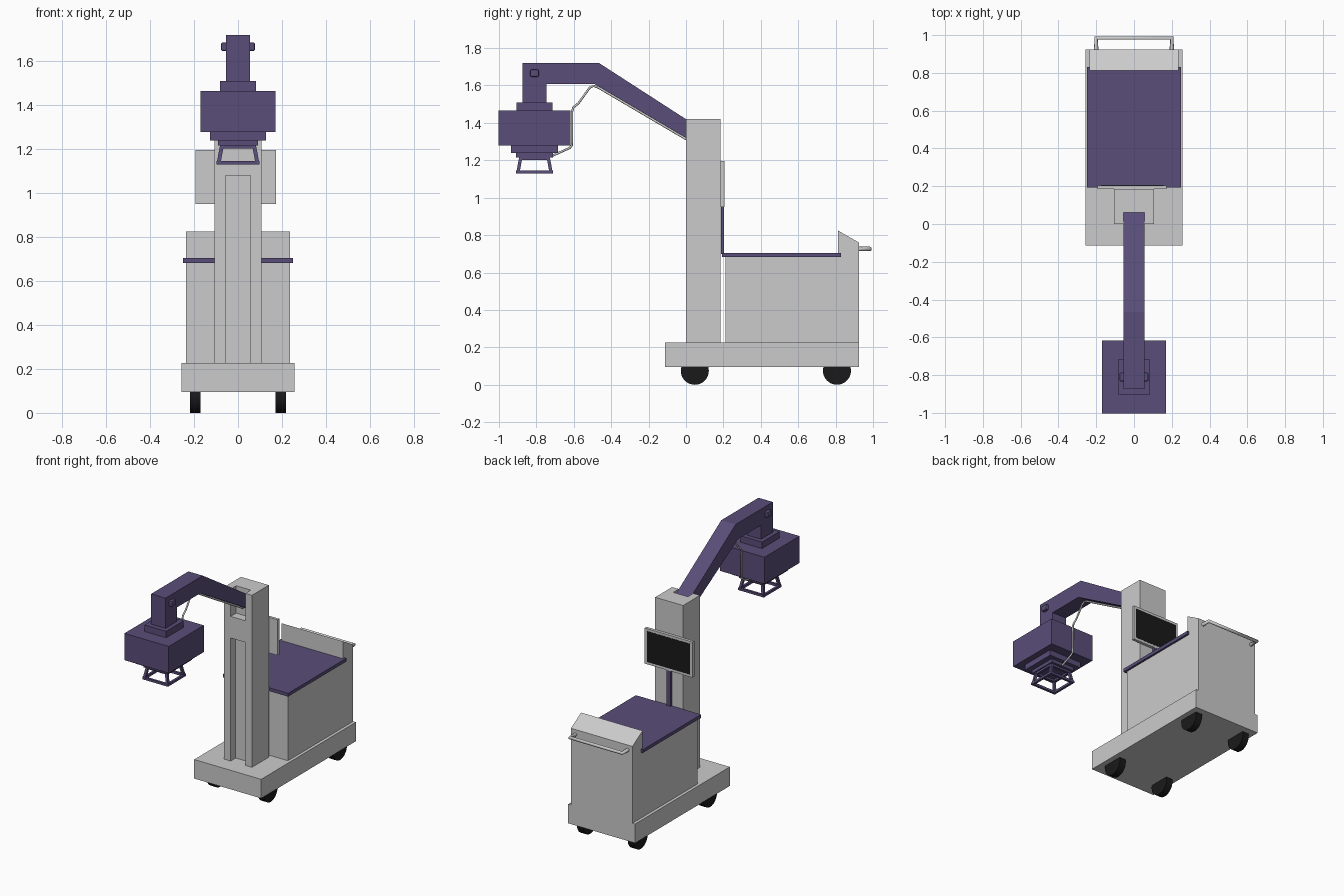
import bpy, bmesh
from math import pi
from mathutils import Vector

if "Cube" in bpy.data.objects:
    bpy.data.objects.remove(bpy.data.objects["Cube"])


def material(name, rgb):
    m = bpy.data.materials.new(name)
    m.diffuse_color = (*rgb, 1)
    m.use_nodes = True
    m.node_tree.nodes["Principled BSDF"].inputs["Base Color"].default_value = m.diffuse_color
    return m


PURPLE = material("purple", (0.10, 0.075, 0.19))
BLACK = material("black", (0.01, 0.01, 0.01))


def finish(name, bm, mat=None):
    bmesh.ops.recalc_face_normals(bm, faces=bm.faces)
    me = bpy.data.meshes.new(name)
    bm.to_mesh(me)
    bm.free()
    if mat:
        me.materials.append(mat)
    ob = bpy.data.objects.new(name, me)
    bpy.context.collection.objects.link(ob)
    return ob


def add_box(bm, x, y, z):
    vs = bmesh.ops.create_cube(bm, size=1)["verts"]
    for v in vs:
        for i, (a, b) in enumerate((x, y, z)):
            v.co[i] = (a + b) / 2 + v.co[i] * (b - a)


def box(name, x, y, z, mat=None):
    bm = bmesh.new()
    add_box(bm, x, y, z)
    return finish(name, bm, mat)


def side_profile(name, pts, half, mat=None):
    """Extrude a (y, z) outline across x."""
    bm = bmesh.new()
    f = bm.faces.new([bm.verts.new((-half, y, z)) for y, z in pts])
    ext = bmesh.ops.extrude_face_region(bm, geom=[f])["geom"]
    moved = [g for g in ext if isinstance(g, bmesh.types.BMVert)]
    bmesh.ops.translate(bm, verts=moved, vec=(2 * half, 0, 0))
    return finish(name, bm, mat)


def tube(name, pts, radius, mat=None):
    cu = bpy.data.curves.new(name, "CURVE")
    cu.dimensions = "3D"
    cu.bevel_depth = radius
    cu.bevel_resolution = 2
    cu.use_fill_caps = True
    sp = cu.splines.new("POLY")
    sp.points.add(len(pts) - 1)
    for p, co in zip(sp.points, pts):
        p.co = (*co, 1)
    ob = bpy.data.objects.new(name, cu)
    bpy.context.collection.objects.link(ob)
    return ob


def cut(ob, *ranges):
    cutter = box("cutter", *ranges)
    mod = ob.modifiers.new("cut", "BOOLEAN")
    mod.operation, mod.object, mod.solver = "DIFFERENCE", cutter, "EXACT"
    bpy.context.view_layer.objects.active = ob
    bpy.ops.object.modifier_apply(modifier=mod.name)
    bpy.data.objects.remove(cutter)


# Rolling base and wheels
box("base", (-0.257, 0.257), (-0.113, 0.925), (0.095, 0.227))
for side, x in (("left", -0.195), ("right", 0.195)):
    for end, y in (("front", 0.047), ("rear", 0.807)):
        bpy.ops.mesh.primitive_cylinder_add(vertices=32, radius=0.075, depth=0.048,
                                            location=(x, y, 0.075), rotation=(0, pi / 2, 0))
        w = bpy.context.object
        w.name = f"wheel_{end}_{side}"
        w.data.materials.append(BLACK)
        bpy.ops.object.shade_smooth_by_angle()

# Column with front groove and arm slot
column = box("column", (-0.107, 0.107), (0, 0.185), (0.22, 1.42))
cut(column, (-0.056, 0.056), (-0.1, 0.055), (0.227, 1.08))
cut(column, (-0.056, 0.056), (-0.1, 0.06), (1.23, 1.5))

# Cabinet with raised sloping rear, worktop and push handle
side_profile("cabinet", [(0.21, 0.22), (0.925, 0.22), (0.925, 0.76), (0.812, 0.825),
                         (0.812, 0.69), (0.21, 0.69)], 0.236)
top = box("worktop", (-0.25, 0.25), (0.192, 0.83), (0.682, 0.705), PURPLE)
cut(top, (-0.2355, 0.2355), (0.8115, 0.9), (0.6, 0.8))
tube("push_handle", [(-0.2, 0.92, 0.726), (-0.2, 0.984, 0.726),
                     (0.2, 0.984, 0.726), (0.2, 0.92, 0.726)], 0.012)

# Display with a narrow post
box("display_post", (-0.025, 0.005), (0.188, 0.204), (0.7, 0.96), PURPLE)
box("display_frame", (-0.193, 0.173), (0.185, 0.205), (0.95, 1.197))
box("display_screen", (-0.176, 0.156), (0.2, 0.2065), (0.967, 1.18), BLACK)

# Bent arm
side_profile("arm", [(-0.873, 1.505), (-0.745, 1.505), (-0.745, 1.608), (-0.49, 1.608),
                     (0.0, 1.32), (0.06, 1.283), (0.06, 1.383), (0.0, 1.42),
                     (-0.465, 1.72), (-0.873, 1.72)], 0.055, PURPLE)
for side, s in (("left", -1), ("right", 1)):
    bpy.ops.mesh.primitive_cube_add(size=1, location=(s * 0.06, -0.81, 1.666))
    k = bpy.context.object
    k.name = f"arm_knob_{side}"
    k.scale = (0.034, 0.046, 0.04)
    bpy.ops.object.transform_apply(location=False, rotation=False, scale=True)
    k.data.materials.append(PURPLE)
    b = k.modifiers.new("bevel", "BEVEL")
    b.width, b.segments = 0.008, 2

# Scanner head: stacked blocks around one axis
HY = -0.81
for name, hx, hy, z in (("head_collar", 0.083, 0.096, (1.463, 1.51)),
                        ("head_body", 0.17, 0.192, (1.279, 1.465)),
                        ("head_lower_plate", 0.127, 0.126, (1.24, 1.281)),
                        ("head_aperture_plate", 0.09, 0.099, (1.216, 1.242))):
    box(name, (-hx, hx), (HY - hy, HY + hy), z, PURPLE)

# Flared open guard frame under the head
bm = bmesh.new()
T = 0.016
for z, hx, hy in ((1.13, 0.098, 0.098), (1.202, 0.082, 0.082)):
    for s in (-1, 1):
        a, b = sorted((s * hx, s * (hx - T)))
        add_box(bm, (a, b), (HY - hy, HY + hy), (z, z + T))
        a, b = sorted((s * hy, s * (hy - T)))
        add_box(bm, (T - hx, hx - T), (HY + a, HY + b), (z, z + T))
for sx in (-1, 1):
    for sy in (-1, 1):
        vs = bmesh.ops.create_cube(bm, size=1)["verts"]
        for v in vs:
            r = (0.098 if v.co.z < 0 else 0.082) - T * 0.55
            v.co = Vector((sx * r + v.co.x * T * 1.1, HY + sy * r + v.co.y * T * 1.1,
                           1.132 if v.co.z < 0 else 1.216))
finish("guard_frame", bm, PURPLE)

# Cable from the column along the arm to the head
tube("cable", [(0, y, z) for y, z in
               ((0.05, 1.285), (-0.05, 1.343), (-0.47, 1.590), (-0.495, 1.598), (-0.515, 1.588),
                (-0.575, 1.505), (-0.603, 1.482), (-0.609, 1.46), (-0.61, 1.28),
                (-0.622, 1.266), (-0.72, 1.222))], 0.006)
